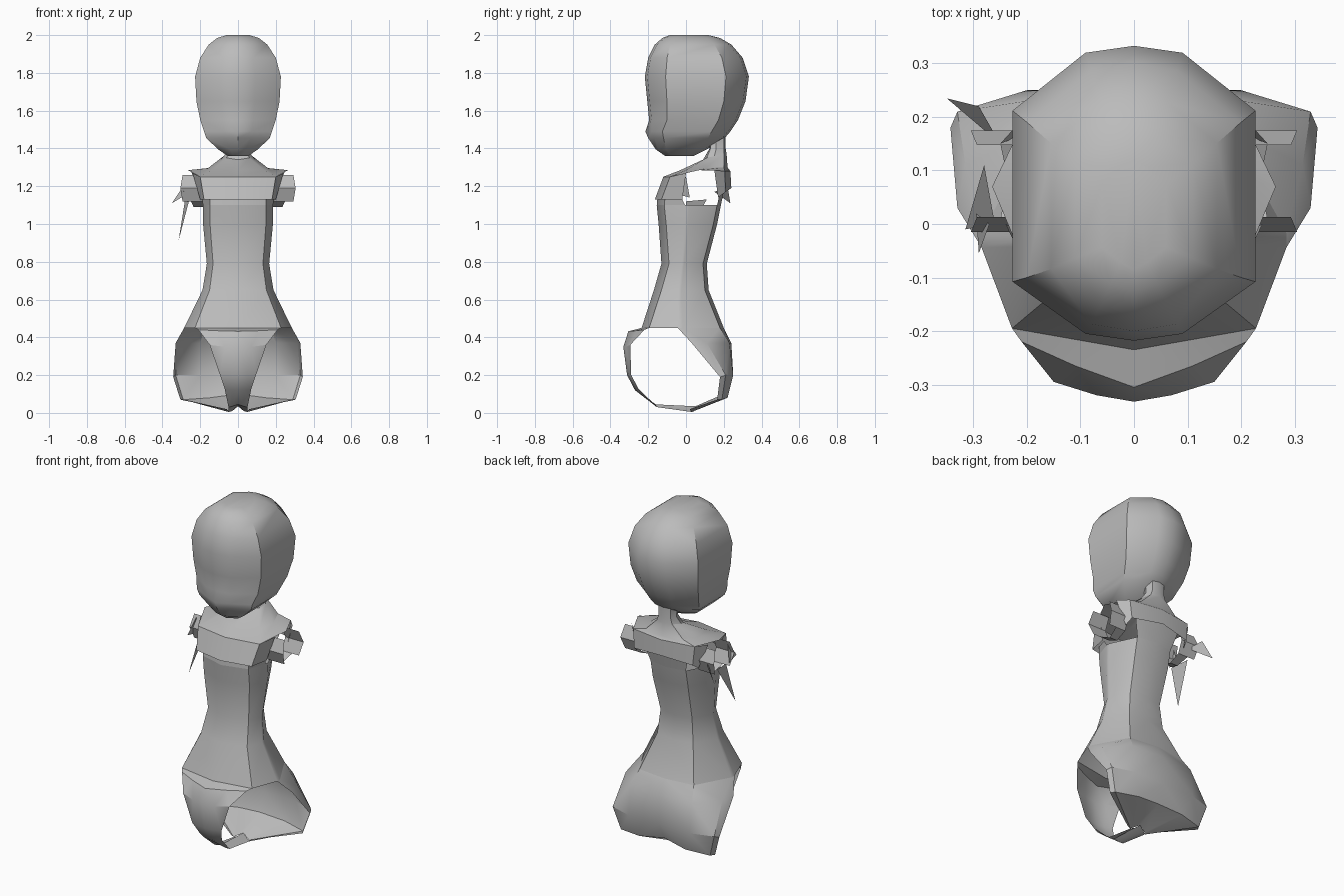
import bpy
import bmesh
from math import sin, cos, tau

default_cube = bpy.data.objects.get("Cube")
if default_cube:
    bpy.data.objects.remove(default_cube, do_unlink=True)

grey = bpy.data.materials.new("plain grey")
grey.use_nodes = True
tone = (0.5, 0.5, 0.5, 1)
grey.diffuse_color = tone
grey.node_tree.nodes["Principled BSDF"].inputs["Base Color"].default_value = tone


def finish(name, bm, smooth_angle=0.6):
    """Turn a bmesh into a named, shaded object."""
    bmesh.ops.remove_doubles(bm, verts=bm.verts, dist=0.0005)
    bmesh.ops.recalc_face_normals(bm, faces=bm.faces)
    mesh = bpy.data.meshes.new(name)
    bm.to_mesh(mesh)
    bm.free()
    mesh.materials.append(grey)
    obj = bpy.data.objects.new(name, mesh)
    bpy.context.collection.objects.link(obj)
    bpy.ops.object.select_all(action="DESELECT")
    obj.select_set(True)
    bpy.context.view_layer.objects.active = obj
    bpy.ops.object.shade_smooth_by_angle(angle=smooth_angle)


def skin(name, rows, cap_first=False, cap_last=False):
    """Skin half rows that start at the middle line, mirrored across x."""
    bm = bmesh.new()
    for side in (-1, 1):
        grid = [[bm.verts.new((side * x, y, z)) for x, y, z in row] for row in rows]
        for lower, upper in zip(grid, grid[1:]):
            for i in range(len(lower) - 1):
                bm.faces.new((lower[i], lower[i + 1], upper[i + 1], upper[i]))
        if cap_first:
            bm.faces.new(grid[0])
        if cap_last:
            bm.faces.new(grid[-1])
    finish(name, bm)


def half_ring(z, width, front, back, front_corner, back_corner, front_side, back_side):
    """Half outline from front middle to back middle; corners are (width share, inset)."""
    depth = back - front
    return [
        (0, front, z),
        (front_corner[0] * width, front + front_corner[1], z),
        (width, front + front_side * depth, z),
        (width, back - back_side * depth, z),
        (back_corner[0] * width, back - back_corner[1], z),
        (0, back, z),
    ]


# Head: height, half width, front, back
head_profile = [
    (1.36, .055, -.11, .04),
    (1.395, .105, -.16, .11),
    (1.455, .168, -.20, .205),
    (1.49, .18, -.215, .235),
    (1.55, .20, -.195, .275),
    (1.65, .22, -.205, .315),
    (1.78, .227, -.218, .333),
    (1.88, .20, -.20, .30),
    (1.95, .155, -.165, .24),
    (1.985, .11, -.125, .18),
    (2.0, .06, -.085, .12),
]
brow = (.4, .013)
head_rows = [half_ring(*level, brow, brow, .2, .22) for level in head_profile]
# Small pointed nose: push the neighbouring corners back
for row in head_rows[2:4]:
    x, y, z = row[1]
    row[1] = (x, y + .02, z)
skin("head", head_rows, cap_first=True, cap_last=True)

# Torso: waisted tube flaring into the hips
torso_profile = [
    (.45, .285, -.235, .20),
    (.65, .188, -.17, .12),
    (.79, .165, -.13, .11),
    (1.0, .185, -.145, .165),
    (1.1, .185, -.155, .185),
]
torso_rows = [half_ring(*level, (.8, .04), (.62, .02), .44, .5) for level in torso_profile]
skin("torso", torso_rows)

# Chest and upper back strips, leaving the armholes open
skin("chest_strip", [torso_rows[-1][:3],
                     [(0, -.15, 1.15), (.15, -.11, 1.15), (.19, -.02, 1.13)]])
skin("upper_back_strip", [torso_rows[-1][:3:-1],
                          [(0, .21, 1.22), (.15, .19, 1.22)]])

# Shoulder yoke, with a neckline and an outer edge
neckline = [(0, .09, 1.34), (.06, .11, 1.35), (.075, .15, 1.36),
            (.05, .2, 1.37), (0, .215, 1.37)]
shoulder_edge = [(0, -.12, 1.25), (.2, -.085, 1.25), (.265, .07, 1.285),
                 (.2, .205, 1.28), (0, .235, 1.28)]
skin("shoulder_yoke", [
    shoulder_edge,
    [(0, -.03, 1.285), (.14, 0, 1.285), (.16, .1, 1.295), (.12, .2, 1.3), (0, .22, 1.3)],
    neckline,
])

# Hanging bands of the yoke, front and back
skin("front_band", [shoulder_edge[:2] + [(.24, 0, 1.27)],
                    [(0, -.165, 1.13), (.18, -.13, 1.13), (.2, -.02, 1.13)]])
skin("back_band", [shoulder_edge[:2:-1] + [(.25, .15, 1.285)],
                   [(0, .24, 1.19), (.19, .21, 1.17), (.2, .17, 1.14)]])

# Neck
skin("neck", [neckline,
              [(0, .125, 1.4), (.04, .13, 1.4), (.05, .16, 1.4),
               (.04, .2, 1.4), (0, .21, 1.4)],
              [(0, .125, 1.46), (.04, .13, 1.46), (.055, .16, 1.46),
               (.04, .2, 1.46), (0, .21, 1.46)]])

# Open sleeve on each side: a lower cup, and cuff flaps at its front and rear
for side, label in ((1, "left_sleeve"), (-1, "right_sleeve")):
    bm = bmesh.new()
    loops = []
    segments = 8
    for reach, bulge in ((.185, 0), (.235, .02), (.265, .04)):
        loop = []
        for i in range(segments):
            a = tau * i / segments
            x = reach + bulge * abs(cos(a))
            loop.append(bm.verts.new((side * x, .08 + .095 * cos(a), 1.19 + .1 * sin(a))))
        loops.append(loop)
    cup, cuff = (0, 3, 4, 5, 6, 7), (0, 3, 4, 7)
    for inner, outer, kept in ((loops[0], loops[1], cup), (loops[1], loops[2], cuff)):
        for i in kept:
            j = (i + 1) % segments
            bm.faces.new((inner[i], inner[j], outer[j], outer[i]))
    bmesh.ops.delete(bm, geom=[v for v in bm.verts if not v.link_faces], context="VERTS")
    finish(label, bm, .3)

# Torn tips hanging from the right sleeve
tips = {
    "long_sleeve_tip": [(-.26, .0, 1.12), (-.28, .11, 1.13), (-.315, -.01, .91)],
    "rear_sleeve_tip": [(-.25, .15, 1.17), (-.29, .22, 1.2), (-.35, .235, 1.11)],
    "front_sleeve_tip": [(-.27, .0, 1.25), (-.295, .02, 1.14), (-.29, -.055, 1.16)],
}
for name, corners in tips.items():
    bm = bmesh.new()
    bm.faces.new([bm.verts.new(c) for c in corners])
    finish(name, bm)

# Seat: rear shell whose outer rim borders the leg openings
hip_ring = torso_rows[0]
skin("seat", [
    hip_ring[:1:-1],
    [(0, .24, .37), (.2, .23, .37), (.315, .11, .37), (.33, .03, .37)],
    [(0, .25, .2), (.2, .25, .2), (.33, .21, .2), (.343, .18, .19)],
    [(0, .2, .1), (.15, .22, .08), (.29, .19, .07), (.305, .165, .07)],
    [(0, .05, .035), (.04, .04, .01), (.05, .03, .005), (.06, .02, .02)],
])

# Front panel: a short ledge, then narrowing down to the crotch strip
skin("front_panel", [
    [hip_ring[0], (.114, -.215, .45), hip_ring[1]],
    [(0, -.305, .432), (.11, -.265, .435), (.21, -.22, .44)],
    [(0, -.332, .35), (.07, -.32, .35), (.15, -.295, .36)],
    [(0, -.312, .2), (.05, -.305, .2), (.095, -.29, .2)],
    [(0, -.27, .12), (.035, -.265, .12), (.07, -.25, .125)],
    [(0, -.16, .045), (.03, -.16, .035), (.05, -.15, .03)],
    [(0, .05, .035), (.03, .045, .01), (.05, .03, .005)],
])
